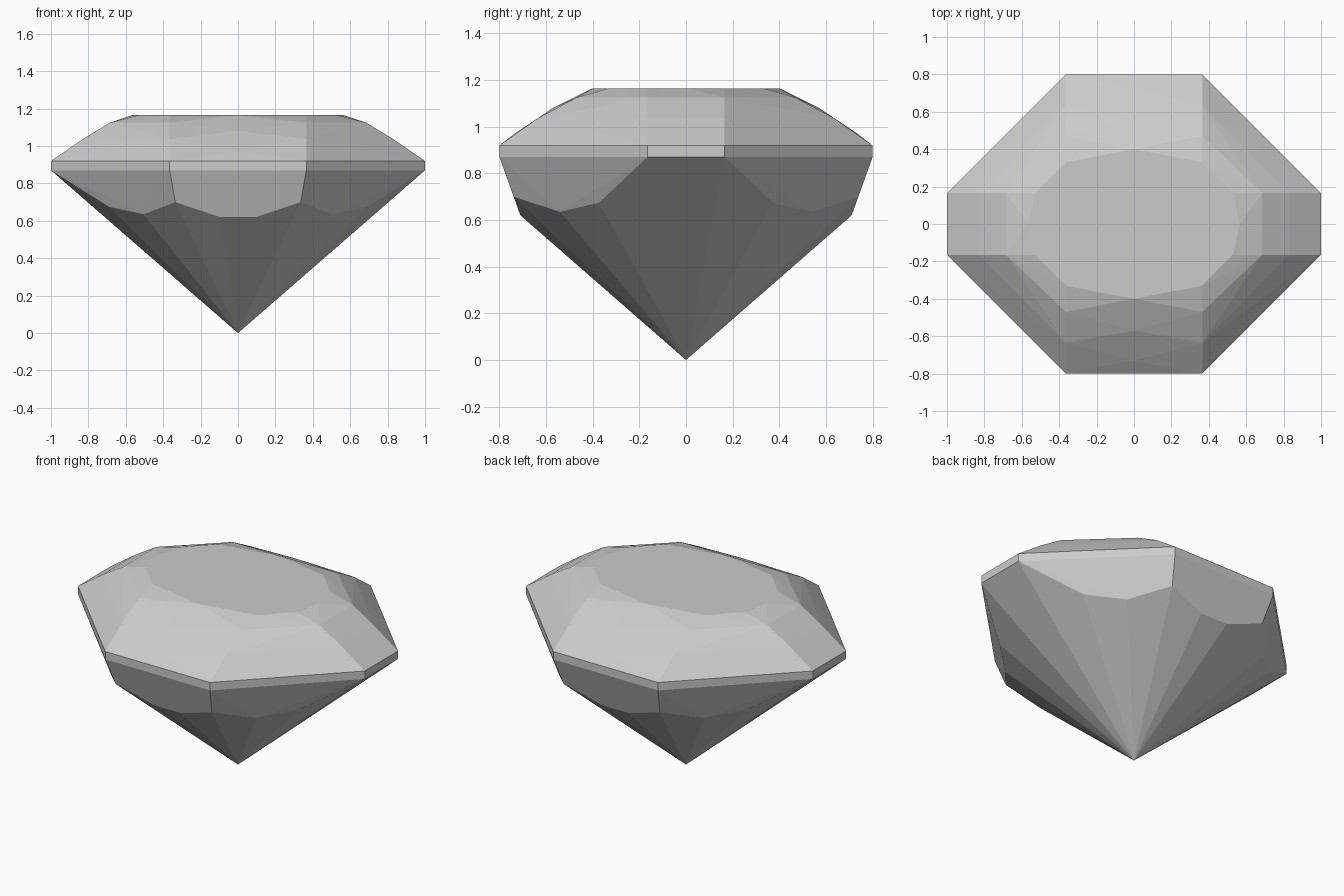
import bpy
import bmesh
import math

default = bpy.data.objects.get("Cube")
if default:
    bpy.data.objects.remove(default, do_unlink=True)

HX, HY = 0.365, 0.165        # half widths of the long and short sides
TABLE, GIRDLE_TOP, GIRDLE_LOW = 1.165, 0.92, 0.87

# One quarter of the stone, mirrored below: corners of the girdle band
corners = [(HX, 0.8, z) for z in (GIRDLE_TOP, GIRDLE_LOW)]
corners += [(1.0, HY, z) for z in (GIRDLE_TOP, GIRDLE_LOW)]

# Crown: stepped tiers at the corners, as (x, y, height)
crown = []
for x, y, z in [(0.53, 0.33, TABLE), (0.685, 0.47, 1.125), (0.83, 0.635, 1.037)]:
    crown += [(HX, y, z), (x, HY, z)]

# Crown: points on the middle of each side, giving the chevron facets
crown += [(0, y, z) for y, z in [(0.40, TABLE), (0.57, 1.081), (0.73, 0.974)]]
crown += [(x, 0, z) for x, z in [(0.565, TABLE), (0.77, 1.074), (0.975, 0.938)]]

# Pavilion: lower rim of the side facets, then the tip
pavilion = [(0.095, 0.71, 0.62), (0.335, 0.739, 0.70),
            (0.505, 0.54, 0.635), (0.69, 0.372, 0.675), (0, 0, 0)]

# Mirror into all four quarters and wrap with a faceted skin
points = {(sx * x, sy * y, z) for x, y, z in corners + crown + pavilion
          for sx in (-1, 1) for sy in (-1, 1)}
bm = bmesh.new()
for p in sorted(points):
    bm.verts.new(p)
bmesh.ops.remove_doubles(bm, verts=bm.verts[:], dist=0.0001)
bmesh.ops.convex_hull(bm, input=bm.verts[:])
loose = [v for v in bm.verts if not v.link_faces]
bmesh.ops.delete(bm, geom=loose, context='VERTS')

# Join coplanar triangles into clean facets
bmesh.ops.dissolve_limit(bm, angle_limit=math.radians(1),
                         verts=bm.verts[:], edges=bm.edges[:])
bmesh.ops.recalc_face_normals(bm, faces=bm.faces[:])

mesh = bpy.data.meshes.new("cut_gem")
bm.to_mesh(mesh)
bm.free()
gem = bpy.data.objects.new("cut_gem", mesh)
bpy.context.collection.objects.link(gem)

# Plain grey stone
grey = bpy.data.materials.new("light_grey")
grey.use_nodes = True
colour = (0.6, 0.6, 0.6, 1.0)
grey.diffuse_color = colour
grey.node_tree.nodes["Principled BSDF"].inputs["Base Color"].default_value = colour
mesh.materials.append(grey)
